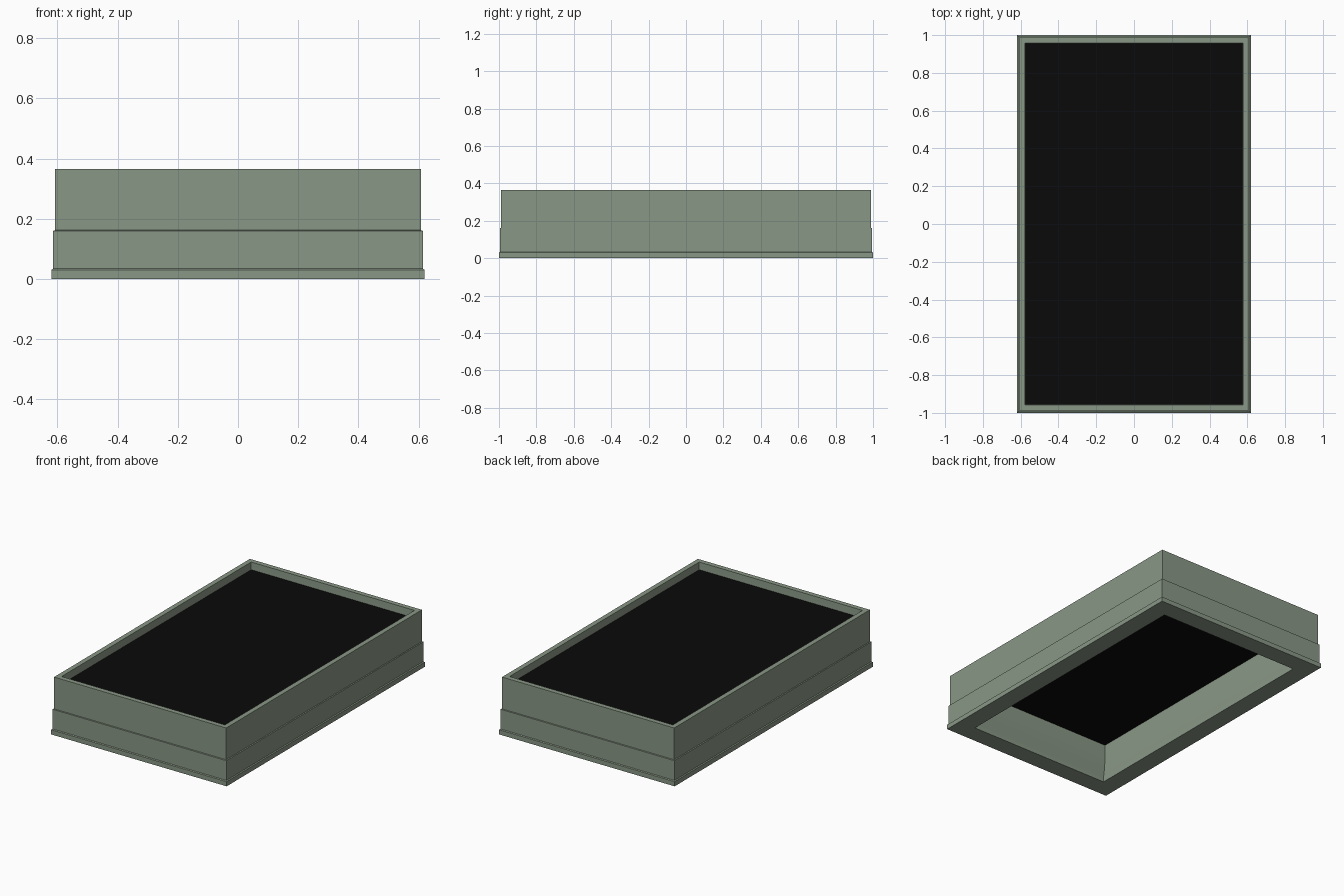
import bpy, bmesh, math

if "Cube" in bpy.data.objects:
    bpy.data.objects.remove(bpy.data.objects["Cube"])

HX, HY = 0.62, 1.0  # outer half sizes


def material(name, rgb):
    m = bpy.data.materials.new(name)
    m.diffuse_color = (*rgb, 1)
    m.use_nodes = True
    m.node_tree.nodes["Principled BSDF"].inputs["Base Color"].default_value = m.diffuse_color
    return m


green = material("sage green", (0.25, 0.31, 0.235))
black = material("black", (0.003, 0.003, 0.003))


def add_object(name, bm, mat):
    bmesh.ops.recalc_face_normals(bm, faces=bm.faces)
    me = bpy.data.meshes.new(name)
    bm.to_mesh(me)
    bm.free()
    ob = bpy.data.objects.new(name, me)
    bpy.context.collection.objects.link(ob)
    me.materials.append(mat)
    bpy.ops.object.select_all(action='DESELECT')
    ob.select_set(True)
    bpy.context.view_layer.objects.active = ob
    bpy.ops.object.shade_smooth_by_angle(angle=math.radians(30))
    return ob


def rect_ring(bm, inset, z):
    x, y = HX - inset, HY - inset
    return [bm.verts.new((sx * x, sy * y, z))
            for sx, sy in ((-1, -1), (1, -1), (1, 1), (-1, 1))]


# Mitred frame: closed profile of (inset from the outside, height)
profile = [(0, 0), (0, 0.03), (0.006, 0.034), (0.006, 0.16), (0.012, 0.162),
           (0.012, 0.365), (0.043, 0.365), (0.045, 0.30), (0.06, 0.15),
           (0.118, 0.03), (0.118, 0)]
bm = bmesh.new()
rings = [rect_ring(bm, d, z) for d, z in profile]
for a, b in zip(rings, rings[1:] + rings[:1]):
    for i in range(4):
        j = (i + 1) % 4
        bm.faces.new((a[i], a[j], b[j], b[i]))
add_object("frame", bm, green)

# Dark panel recessed below the rim
bm = bmesh.new()
lo, hi = rect_ring(bm, 0.043, 0.312), rect_ring(bm, 0.043, 0.317)
bm.faces.new(lo)
bm.faces.new(hi)
for i in range(4):
    j = (i + 1) % 4
    bm.faces.new((lo[i], lo[j], hi[j], hi[i]))
add_object("recessed_panel", bm, black)
